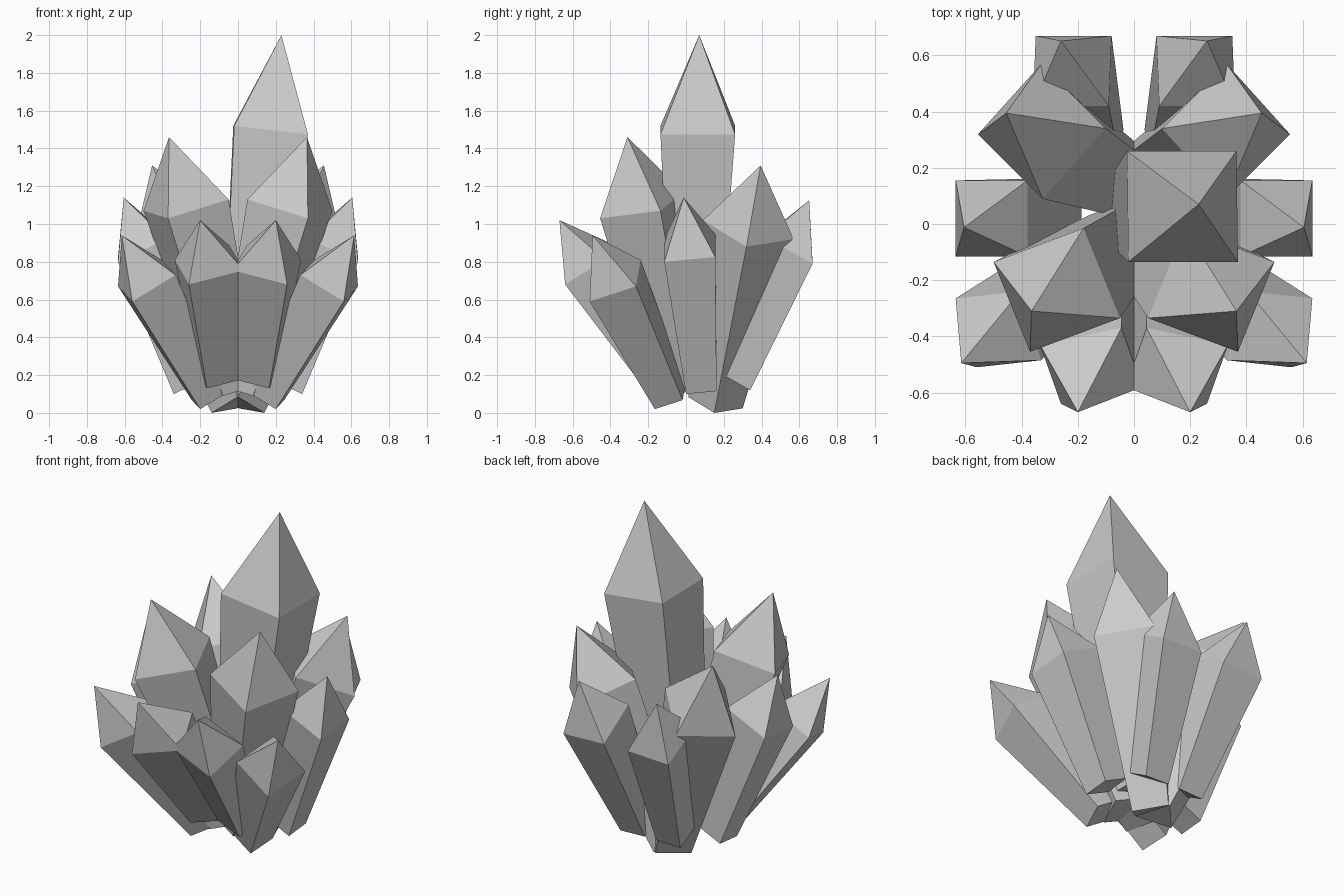
import bpy, bmesh
from mathutils import Vector

if "Cube" in bpy.data.objects:
    bpy.data.objects.remove(bpy.data.objects["Cube"])

TAPER = 0.6  # foot size relative to shoulder size


def crystal(name, tip, a, b, c, foot, side=1):
    """Four-sided flaring prism with a pointed cap.
    a = outer shoulder corner, b and c = its neighbours, foot = bottom corner under a."""
    tip, a, b, c, foot = (Vector((p[0] * side, p[1], p[2])) for p in (tip, a, b, c, foot))
    shoulder = [a, b, b + c - a, c]
    bm = bmesh.new()
    top = [bm.verts.new(p) for p in shoulder]
    low = [bm.verts.new(foot + (p - a) * TAPER) for p in shoulder]
    apex = bm.verts.new(tip)
    for i in range(4):
        j = (i + 1) % 4
        bm.faces.new((low[i], low[j], top[j], top[i]))
        bm.faces.new((top[i], top[j], apex))
    bm.faces.new(low)
    bmesh.ops.recalc_face_normals(bm, faces=bm.faces)
    mesh = bpy.data.meshes.new(name)
    bm.to_mesh(mesh)
    bm.free()
    obj = bpy.data.objects.new(name, mesh)
    bpy.context.collection.objects.link(obj)


# tall leaning centre crystal
crystal("main_crystal", (0.23, 0.07, 2.0), (0.37, -0.135, 1.475), (0.365, 0.26, 1.475),
        (-0.02, -0.135, 1.52), (0.15, -0.075, 0.18))

# mirrored pairs around it
pairs = {
    "upper_front_crystal": ((0.365, -0.31, 1.46), (0.37, -0.455, 1.03), (0.50, -0.135, 1.07),
                            (0.05, -0.335, 1.13), (0.08, -0.16, 0.09)),
    "upper_back_crystal": ((0.455, 0.395, 1.31), (0.555, 0.32, 0.88), (0.33, 0.57, 0.92),
                           (0.325, 0.09, 1.02), (0.14, 0.15, 0.0)),
    "side_crystal": ((0.605, -0.012, 1.14), (0.635, -0.115, 0.80), (0.635, 0.155, 0.825),
                     (0.38, -0.115, 0.92), (0.34, 0.0, 0.10)),
    "low_front_crystal": ((0.20, -0.67, 1.02), (0.26, -0.64, 0.68), (0.335, -0.43, 0.81),
                          (-0.03, -0.58, 0.755), (0.165, -0.22, 0.13)),
    "low_corner_crystal": ((0.615, -0.495, 0.94), (0.56, -0.51, 0.59), (0.635, -0.265, 0.67),
                           (0.33, -0.485, 0.73), (0.20, -0.165, 0.02)),
    "low_back_crystal": ((0.26, 0.652, 1.125), (0.35, 0.67, 0.79), (0.08, 0.67, 0.80),
                         (0.36, 0.42, 0.93), (0.20, 0.34, 0.12)),
}
for name, points in pairs.items():
    for side, label in ((1, "right"), (-1, "left")):
        crystal(f"{name}_{label}", *points, side=side)
